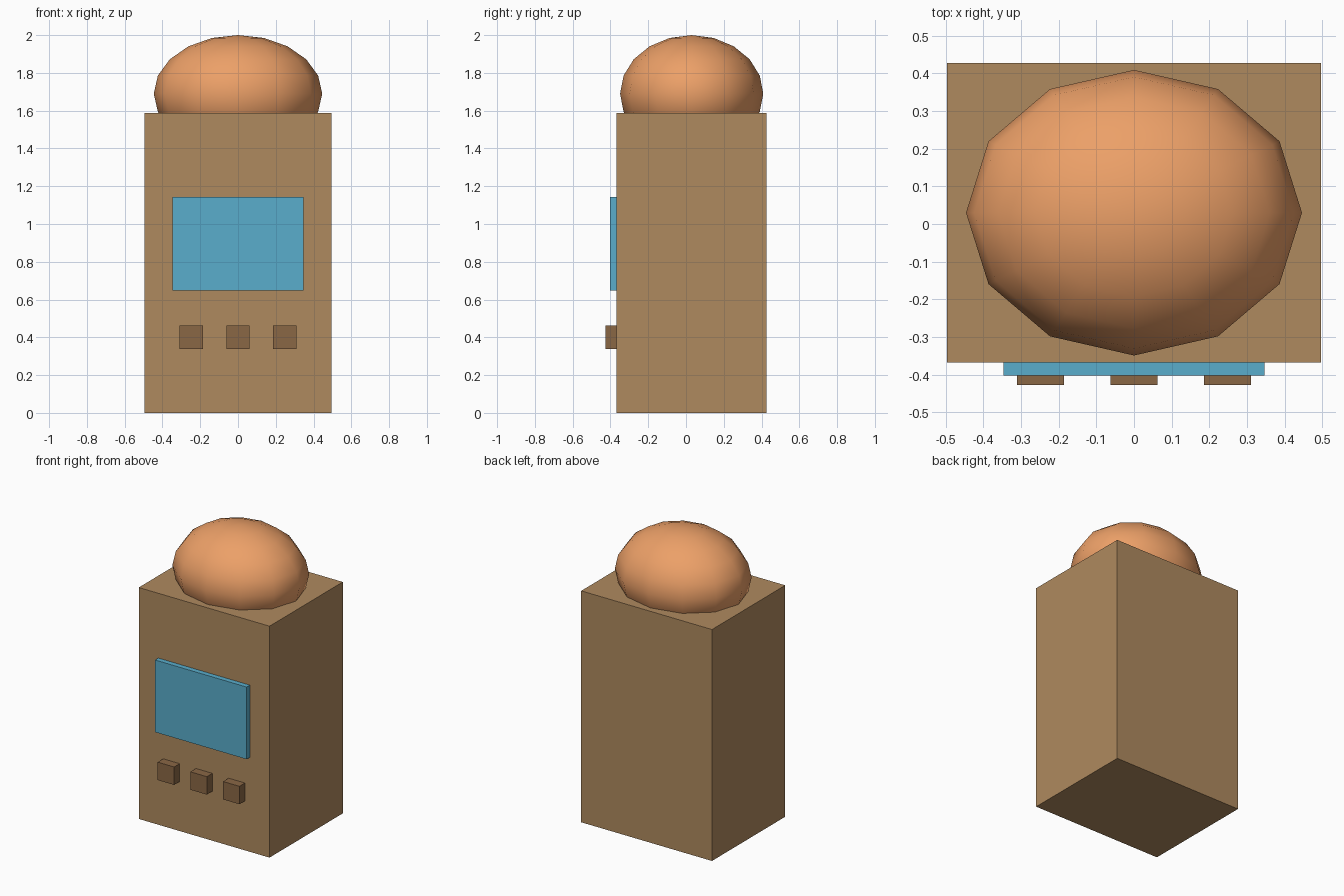
import bpy, bmesh
from mathutils import Matrix, Vector

if "Cube" in bpy.data.objects:
    bpy.data.objects.remove(bpy.data.objects["Cube"])


def material(name, rgb):
    m = bpy.data.materials.new(name)
    m.diffuse_color = (*rgb, 1)
    m.use_nodes = True
    m.node_tree.nodes["Principled BSDF"].inputs["Base Color"].default_value = m.diffuse_color
    return m


def finish(name, bm, mat, smooth=False):
    mesh = bpy.data.meshes.new(name)
    for f in bm.faces:
        f.smooth = smooth
    bm.to_mesh(mesh)
    bm.free()
    mesh.materials.append(mat)
    obj = bpy.data.objects.new(name, mesh)
    bpy.context.collection.objects.link(obj)
    return obj


def box(name, lo, hi, mat):
    lo, hi = Vector(lo), Vector(hi)
    bm = bmesh.new()
    bmesh.ops.create_cube(bm, size=1, matrix=Matrix.Translation((lo + hi) / 2)
                          @ Matrix.Diagonal((*(hi - lo), 1)))
    return finish(name, bm, mat)


tan = material("tan", (0.43, 0.254, 0.114))
blue = material("blue", (0.102, 0.423, 0.604))
brown = material("brown", (0.254, 0.136, 0.06))
orange = material("orange", (0.84, 0.352, 0.138))

FRONT = -0.367

# Cabinet and front display panel
box("cabinet", (-0.496, FRONT, 0), (0.496, 0.427, 1.587), tan)
box("screen", (-0.347, -0.402, 0.648), (0.347, FRONT, 1.143), blue)

# Row of three push buttons
for i in (-1, 0, 1):
    x = i * 0.248
    box(f"button_{i + 2}", (x - 0.062, -0.427, 0.339), (x + 0.062, FRONT, 0.462), brown)

# Squashed dome resting in the cabinet top
bm = bmesh.new()
bmesh.ops.create_uvsphere(bm, u_segments=12, v_segments=10, radius=1,
                          matrix=Matrix.Translation((0, 0.03, 1.69))
                          @ Matrix.Diagonal((0.446, 0.379, 0.31, 1)))
finish("dome", bm, orange, smooth=True)
